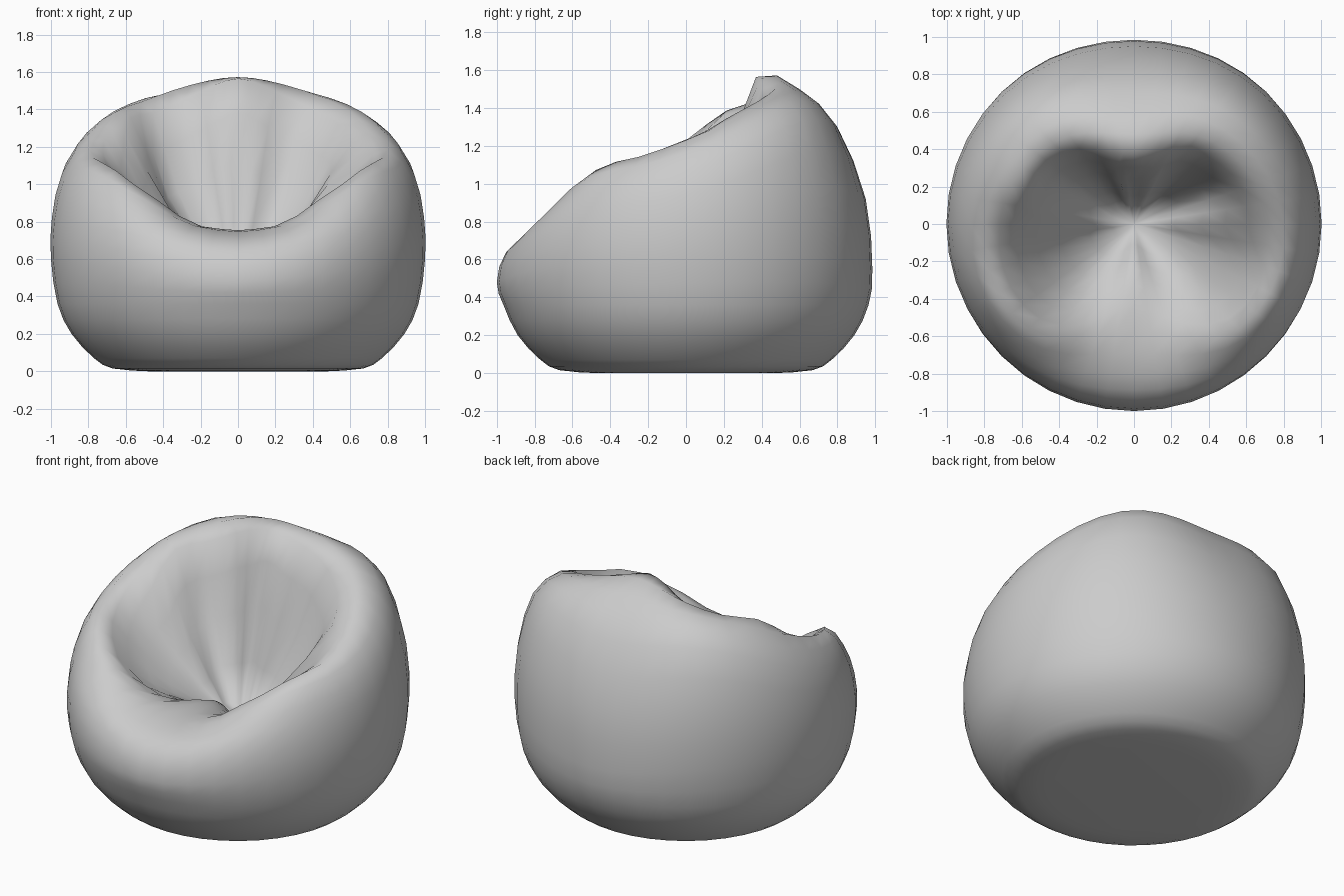
import bpy, bmesh, math

if "Cube" in bpy.data.objects:
    bpy.data.objects.remove(bpy.data.objects["Cube"])

# Bean bag chair: a closed skin lofted around z from five radial profiles (radius, height),
# running from the floor, up the side, over the rim and down into the seat pit.
BASE = [(0.48, 0.0), (0.67, 0.015), (0.77, 0.07), (0.89, 0.2), (0.965, 0.36)]
PROFILES = [
    # front
    [(1.00, .48), (.95, .64), (.80, .725), (.56, .755), (.32, .73), (.17, .65), (.06, .53)],
    # front corner
    [(1.00, .56), (.98, .76), (.91, .91), (.79, .99), (.62, .83), (.38, .68), (.10, .53)],
    # side arm
    [(1.00, .60), (.995, .82), (.94, 1.06), (.80, 1.23), (.63, 1.14), (.40, .84), (.12, .54)],
    # back corner
    [(1.00, .62), (.98, .98), (.87, 1.33), (.70, 1.46), (.53, 1.41), (.36, .98), (.12, .53)],
    # back
    [(.985, .55), (.95, .92), (.80, 1.30), (.60, 1.50), (.37, 1.565), (.24, 1.12), (.08, .53)],
]
SEGMENTS = 40


def spline(a, b, c, d, t):
    """Catmull-Rom point between b and c."""
    return tuple(0.5 * (2 * q + (r - p) * t + (2 * p - 5 * q + 4 * r - s) * t * t
                        + (3 * q - p - 3 * r + s) * t ** 3)
                 for p, q, r, s in zip(a, b, c, d))


def profile_at(u):
    """Profile at u: 0 is the front, 4 the back, mirrored beyond both."""
    i = min(int(u), 3)
    keys = [PROFILES[4 - abs(4 - abs(k))] for k in (i - 1, i, i + 1, i + 2)]
    upper = [spline(*pts, u - i) for pts in zip(*keys)]
    pts = BASE + upper
    ext = [pts[0]] + pts + [pts[-1]]
    fine = [spline(*ext[k:k + 4], t) for k in range(len(pts) - 1) for t in (0, 0.5)]
    return fine + [pts[-1]]


def bump(value, centre, width):
    return math.exp(-((value - centre) / width) ** 2)


# Skin
bm = bmesh.new()
columns = []
for s in range(SEGMENTS):
    a = 2 * math.pi * s / SEGMENTS            # 0 is the front, turning towards +x
    side = min(a, 2 * math.pi - a)
    u = 4 * side / math.pi
    # cloth folds on the inside of the seat, and a lump on the left shoulder
    fold = (sum(bump(a, c, .13) for c in (1.6, 2.75, 3.5, 4.7))
            - .7 * sum(bump(a, c, .15) for c in (1.95, 4.2)))
    shoulder = .10 * bump(a, 4.42, .25) + .03 * bump(a, 1.9, .25)
    # the front lip is lower across the middle and rises into the arms
    lip = -.05 * bump(side, .4, .2) + .04 * bump(side, 1.0, .2)
    col = []
    for k, (r, z) in enumerate(profile_at(u)):
        r -= 0.05 * fold * bump(k, 20, 1.8)
        z = max(z + shoulder * bump(k, 18, 1.4) + lip * bump(k, 16.5, 2.5), 0)
        col.append(bm.verts.new((r * math.sin(a), -r * math.cos(a), z)))
    columns.append(col)

bottom = bm.verts.new((0, 0, 0))
pit = bm.verts.new((0, 0, 0.51))
for s in range(SEGMENTS):
    p, q = columns[s], columns[(s + 1) % SEGMENTS]
    for k in range(len(p) - 1):
        bm.faces.new((p[k], q[k], q[k + 1], p[k + 1]))
    bm.faces.new((bottom, q[0], p[0]))
    bm.faces.new((pit, p[-1], q[-1]))
bmesh.ops.recalc_face_normals(bm, faces=bm.faces)

mesh = bpy.data.meshes.new("bean_bag")
bm.to_mesh(mesh)
bm.free()
for f in mesh.polygons:
    f.use_smooth = True
bag = bpy.data.objects.new("bean_bag", mesh)
bpy.context.collection.objects.link(bag)
